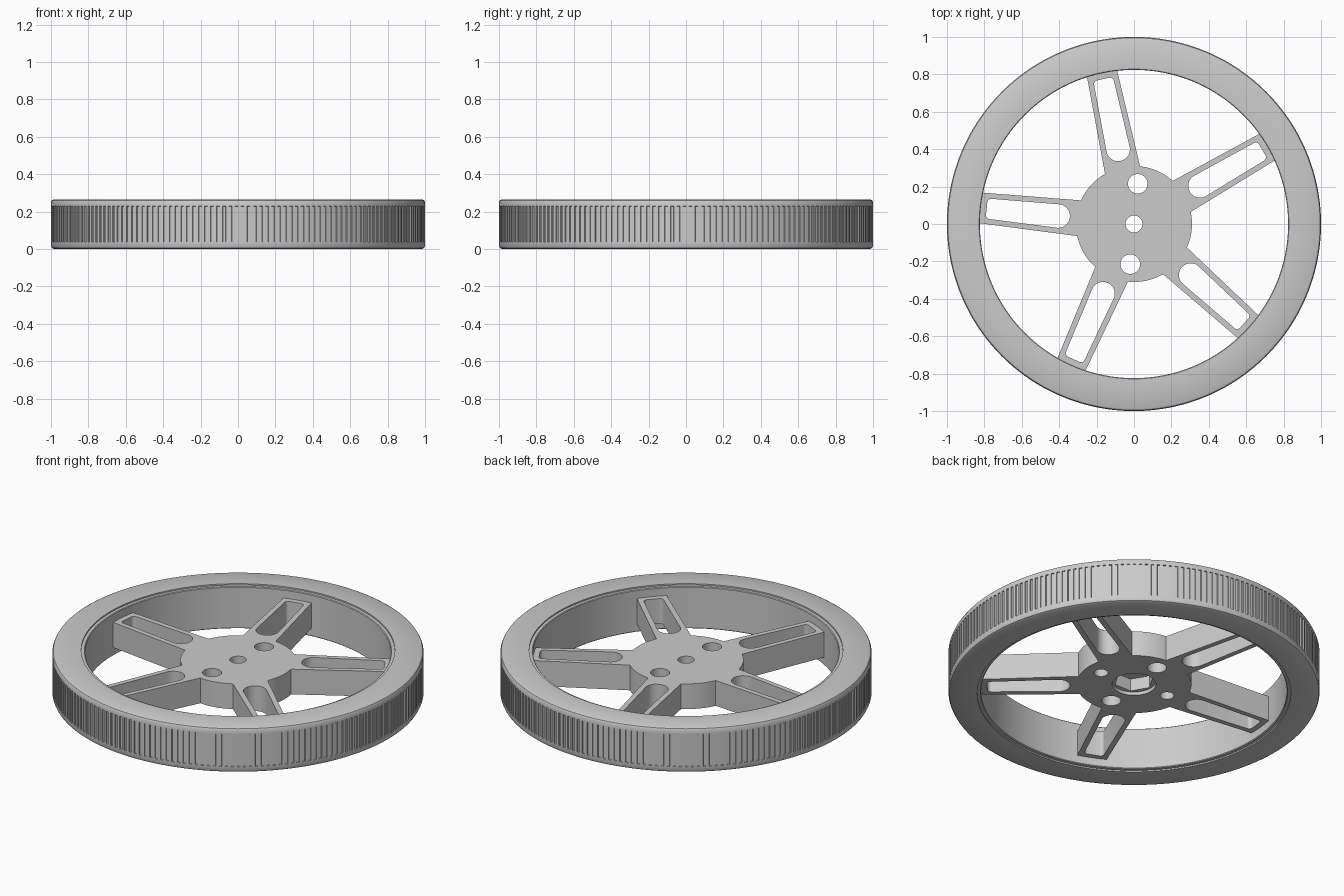
import bpy, bmesh
from math import sin, cos, pi, radians

if "Cube" in bpy.data.objects:
    bpy.data.objects.remove(bpy.data.objects["Cube"])

TAU = 2 * pi


def circle(r, cx=0, cy=0, n=48):
    return [(cx + r * cos(TAU * i / n), cy + r * sin(TAU * i / n)) for i in range(n)]


def arc(cx, cy, r, a0, a1, n):
    return [(cx + r * cos(radians(a0 + (a1 - a0) * i / n)),
             cy + r * sin(radians(a0 + (a1 - a0) * i / n))) for i in range(n + 1)]


def finish(ob, angle=30):
    bpy.ops.object.select_all(action='DESELECT')
    ob.select_set(True)
    bpy.context.view_layer.objects.active = ob
    if ob.type == 'CURVE':
        bpy.ops.object.convert(target='MESH')
        ob = bpy.context.object
    bpy.ops.object.shade_smooth_by_angle(angle=radians(angle))
    return ob


def plate(name, loops, z0, z1, turn=0):
    """Extrude an outline (first loop) with holes (other loops)."""
    cu = bpy.data.curves.new(name, 'CURVE')
    cu.dimensions = '2D'
    cu.fill_mode = 'BOTH'
    cu.extrude = (z1 - z0) / 2
    for pts in loops:
        sp = cu.splines.new('POLY')
        sp.points.add(len(pts) - 1)
        for p, (x, y) in zip(sp.points, pts):
            p.co = (x, y, 0, 1)
        sp.use_cyclic_u = True
    ob = bpy.data.objects.new(name, cu)
    bpy.context.collection.objects.link(ob)
    ob.location.z = (z0 + z1) / 2
    ob.rotation_euler.z = turn
    return finish(ob)


def lathe(name, profile, angles):
    """Spin a closed profile of (radius, z, rib depth); ribs sink every other step."""
    bm = bmesh.new()
    rings = []
    for a, low in angles:
        rings.append([bm.verts.new(((r - d * low) * cos(a), (r - d * low) * sin(a), z))
                      for r, z, d in profile])
    n = len(profile)
    for i, ring in enumerate(rings):
        nxt = rings[(i + 1) % len(rings)]
        for j in range(n):
            k = (j + 1) % n
            bm.faces.new((ring[j], nxt[j], nxt[k], ring[k]))
    bmesh.ops.remove_doubles(bm, verts=bm.verts, dist=1e-6)
    bmesh.ops.recalc_face_normals(bm, faces=bm.faces)
    me = bpy.data.meshes.new(name)
    bm.to_mesh(me)
    bm.free()
    ob = bpy.data.objects.new(name, me)
    bpy.context.collection.objects.link(ob)
    return finish(ob)


H = 0.265
LOW, HIGH = 0.057, 0.207

# Tyre with shallow ribs around the tread
RIBS = 192
tread = [(TAU * (i + f) / RIBS, low) for i in range(RIBS)
         for f, low in ((0, 0), (0.5, 0), (0.53, 1), (0.97, 1))]
half = [(0.845, 0.0, 0), (0.985, 0.0, 0), (0.995, 0.005, 0), (1.0, 0.015, 0),
        (1.0, 0.036, 0), (1.0, 0.037, 0.006)]
lathe("tyre", half + [(r, H - z, d) for r, z, d in reversed(half)], tread)

# Inner hoop, set slightly below the tyre faces
hoop = [(0.824, 0.012), (0.828, 0.008), (0.846, 0.008)]
hoop = [(r, z, 0) for r, z in hoop] + [(r, H - z, 0) for r, z in reversed(hoop)]
lathe("inner_hoop", hoop, [(TAU * i / 160, 0) for i in range(160)])

# Hub in three layers: stepped centre bore, two through holes, two blind holes
A = radians(84.7)
through = [circle(0.052, s * 0.216 * cos(A), s * 0.216 * sin(A), 32) for s in (1, -1)]
blind = [circle(0.038, s * 0.216 * sin(A), -s * 0.216 * cos(A), 32) for s in (1, -1)]
rim = circle(0.31, n=96)
plate("hub_bottom", [rim, circle(0.118)] + through + blind, LOW, LOW + 0.02)
plate("hub_middle", [rim, circle(0.108, n=6)] + through + blind, LOW + 0.02, 0.15)
plate("hub_top", [rim, circle(0.045, n=32)] + through, 0.15, HIGH)

# Five tapered spokes with rounded slots
outline = [(0.29, -0.096), (0.829, -0.082), (0.829, 0.082), (0.29, 0.096)]
slot = (arc(0.408, 0, 0.063, 92, 268, 20)
        + arc(0.772, -0.034, 0.02, -90, 0, 5)
        + arc(0.772, 0.034, 0.02, 0, 90, 5))
for i in range(5):
    plate(f"spoke_{i + 1}", [outline, slot], LOW, HIGH, radians(30 + 72 * i))
